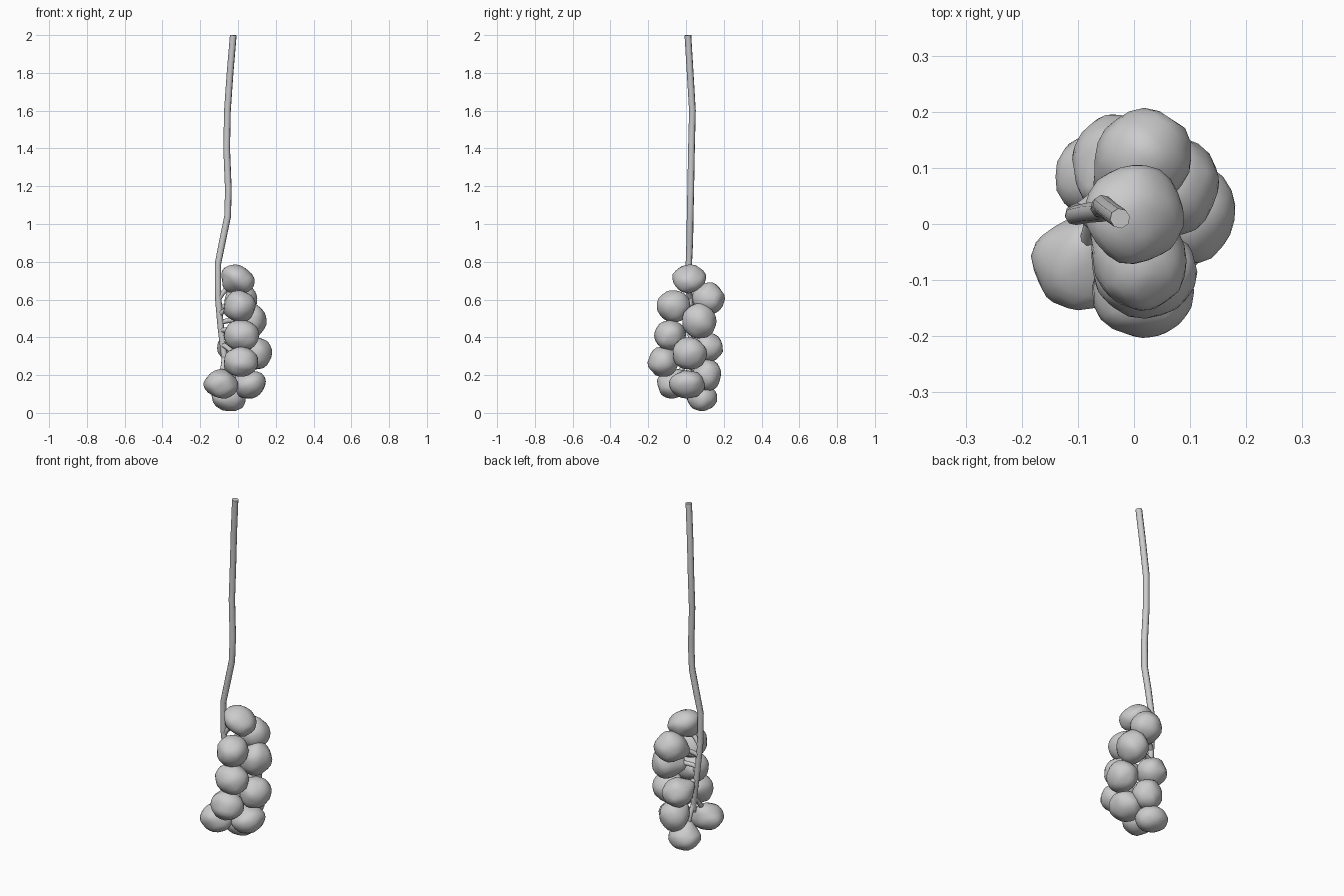
import bpy, bmesh, math, random
from mathutils import Vector, Matrix, noise

random.seed(4)
cube = bpy.data.objects.get("Cube")
if cube:
    bpy.data.objects.remove(cube, do_unlink=True)

# One matte grey for the whole bunch
grey = bpy.data.materials.new("plain grey")
grey.use_nodes = True
colour = (0.6, 0.6, 0.6, 1)
grey.diffuse_color = colour
grey.node_tree.nodes["Principled BSDF"].inputs["Base Color"].default_value = colour


def add_object(name, mesh, angle):
    obj = bpy.data.objects.new(name, mesh)
    bpy.context.collection.objects.link(obj)
    mesh.materials.clear()
    mesh.materials.append(grey)
    bpy.ops.object.select_all(action='DESELECT')
    obj.select_set(True)
    bpy.context.view_layer.objects.active = obj
    bpy.ops.object.shade_smooth_by_angle(angle=math.radians(angle))
    return obj


def tube(name, points, radii, width, spline_type='POLY'):
    """Round tube along a path, capped and turned into a mesh."""
    curve = bpy.data.curves.new(name, 'CURVE')
    curve.dimensions = '3D'
    curve.bevel_depth = width
    curve.bevel_resolution = 2
    curve.resolution_u = 3
    curve.use_fill_caps = True
    spline = curve.splines.new(spline_type)
    spline.points.add(len(points) - 1)
    for p, co, r in zip(spline.points, points, radii):
        p.co = (*co, 1)
        p.radius = r
    if spline_type == 'NURBS':
        spline.order_u = 3
        spline.use_endpoint_u = True
    temp = bpy.data.objects.new(name + "_path", curve)
    bpy.context.collection.objects.link(temp)
    graph = bpy.context.evaluated_depsgraph_get()
    mesh = bpy.data.meshes.new_from_object(temp.evaluated_get(graph))
    bpy.data.objects.remove(temp, do_unlink=True)
    return add_object(name, mesh, 50)


def berry(name, centre, size, tilt, attach):
    """Lumpy spheroid, drawn out a little towards its stalk."""
    bm = bmesh.new()
    bmesh.ops.create_icosphere(bm, subdivisions=3, radius=1)
    turn = Matrix.Rotation(math.radians(tilt), 3, 'Y')
    pull = (attach - centre).normalized()
    seed = Vector([random.uniform(-9, 9) for _ in range(3)])
    for v in bm.verts:
        n = v.co.normalized()
        lump = 1.01 + 0.09 * noise.noise(n * 1.7 + seed)
        co = turn @ Vector([a * b * lump for a, b in zip(n, size)])
        v.co = centre + co + pull * 0.025 * max(0, co.normalized().dot(pull)) ** 8
    mesh = bpy.data.meshes.new(name)
    bm.to_mesh(mesh)
    bm.free()
    add_object(name, mesh, 60)


# Long main stem
stem = [Vector(p) for p in [
    (-.025, .01, 2), (-.042, .022, 1.8), (-.056, .034, 1.6), (-.06, .029, 1.4),
    (-.051, .025, 1.18), (-.055, .022, 1.04), (-.082, .02, .91), (-.106, .015, .79),
    (-.106, .018, .62), (-.092, .025, .46), (-.075, .028, .32), (-.062, .022, .21)]]
tube("main_stem", stem, [1] * 7 + [.95] * 5, .018)


def stem_at(z):
    for a, b in zip(stem, stem[1:]):
        if b.z <= z <= a.z:
            return a.lerp(b, (a.z - z) / (a.z - b.z))


# Berries: centre, half sizes, tilt about the depth axis
berries = [
    ((0, .018, .71), (.092, .087, .068), 28),
    ((.01, -.065, .565), (.083, .088, .083), 0),
    ((.02, -.085, .41), (.093, .08, .082), 0),
    ((.015, -.122, .27), (.09, .08, .08), 0),
    ((-.09, -.07, .15), (.09, .082, .072), 10),
    ((.065, .005, .15), (.086, .095, .07), -25),
    ((-.05, .085, .08), (.09, .08, .07), 8),
    ((.098, .02, .315), (.08, .09, .085), 15),
    ((.068, .07, .485), (.08, .09, .092), 10),
    ((.018, .118, .605), (.085, .085, .083), 0),
    ((-.025, .115, .345), (.083, .08, .078), 0),
    ((0, .11, .2), (.08, .076, .082), 0)]

for i, (centre, size, tilt) in enumerate(berries, 1):
    centre = Vector(centre)
    start = stem_at(.25 + (centre.z - .07) * .55)
    berry(f"berry_{i}", centre, size, tilt, start)
    # Short curved stalk, flared where it leaves the stem and meets the berry
    middle = start.lerp(centre, .4) + Vector((0, 0, .02))
    tube(f"stalk_{i}", [start, middle, centre], [1.2, .8, 1.7], .012, 'NURBS')
